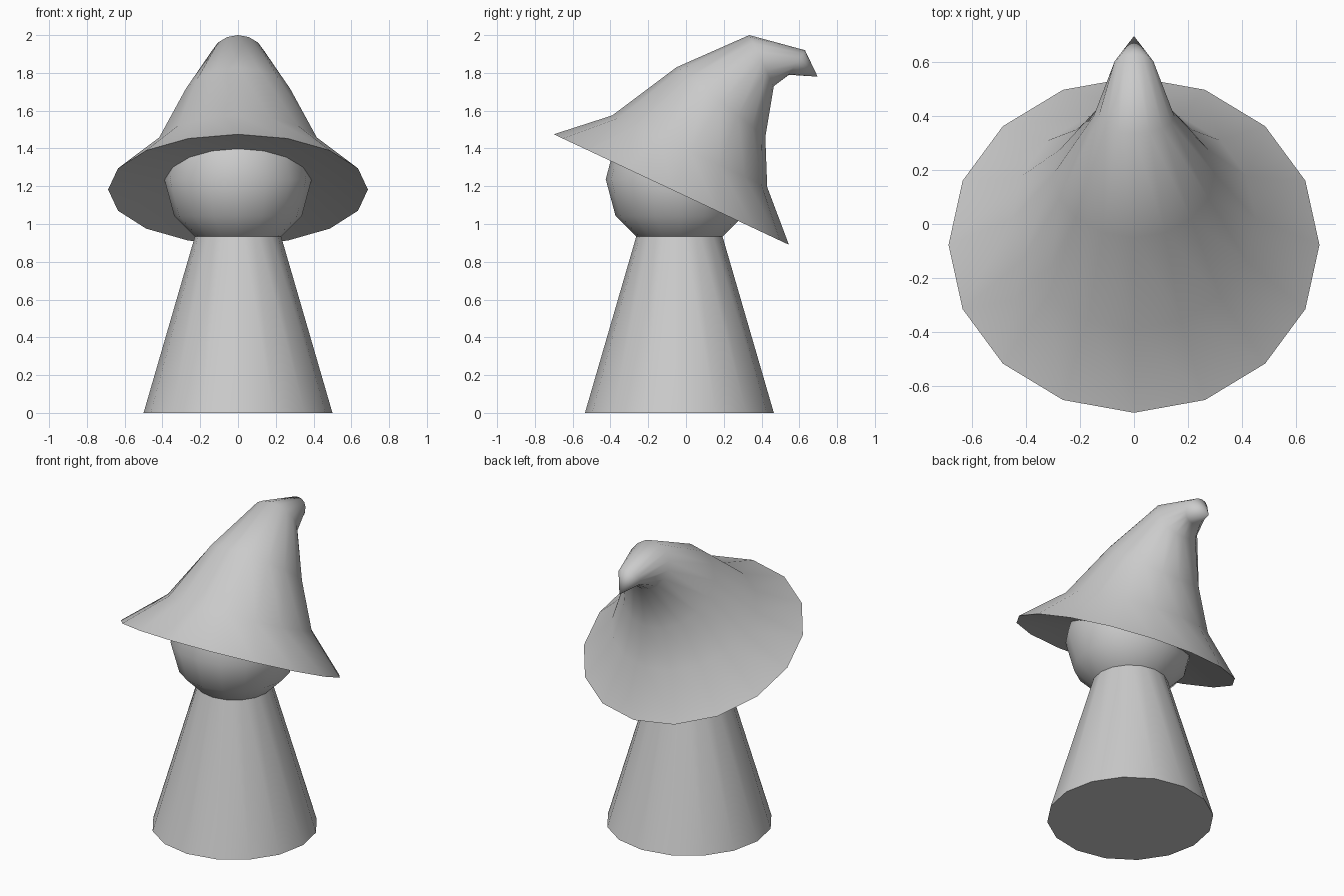
import bpy, bmesh
from math import radians, cos, sin, tau
from mathutils import Vector

if "Cube" in bpy.data.objects:
    bpy.data.objects.remove(bpy.data.objects["Cube"])

SIDES = 16
AXIS_Y = -0.035


def smooth(obj, angle):
    bpy.ops.object.select_all(action='DESELECT')
    obj.select_set(True)
    bpy.context.view_layer.objects.active = obj
    bpy.ops.object.shade_smooth_by_angle(angle=radians(angle))


# Robe: tapered cone reaching up into the head
R_TOP, H = 0.18, 1.1
bpy.ops.mesh.primitive_cone_add(vertices=SIDES, radius1=0.5, radius2=R_TOP, depth=H,
                                location=(0, AXIS_Y, H / 2))
robe = bpy.context.object
robe.name = "robe"
smooth(robe, 40)

# Head: coarse sphere
bpy.ops.mesh.primitive_uv_sphere_add(segments=SIDES, ring_count=6, radius=0.39,
                                     location=(0, AXIS_Y, 1.237))
head = bpy.context.object
head.name = "head"
smooth(head, 60)

# Hat: loft of tilted rings, each given by its front and back (y, z) points
RINGS = [((-0.70, 1.475), (0.545, 0.89)),
         ((-0.39, 1.575), (0.43, 1.195)),
         ((-0.05, 1.83), (0.42, 1.46)),
         ((0.335, 2.0), (0.465, 1.73)),
         ((0.63, 1.92), (0.545, 1.79))]
TIP = (0, 0.697, 1.78)

bm = bmesh.new()


def add_ring(front, back, scale=1.0, lift=0.0):
    f, b = Vector((0, *front)), Vector((0, *back))
    centre, v = (f + b) / 2, (f - b) / 2
    u = Vector((v.length, 0, 0))
    centre += u.cross(-v).normalized() * lift
    return [bm.verts.new(centre + (u * cos(tau * i / SIDES) + v * sin(tau * i / SIDES)) * scale)
            for i in range(SIDES)]


def bridge(a, b):
    for i in range(SIDES):
        j = (i + 1) % SIDES
        bm.faces.new((a[i], a[j], b[j], b[i]))


loops = [add_ring(f, b) for f, b in RINGS]
for a, b in zip(loops, loops[1:]):
    bridge(a, b)
tip = bm.verts.new(TIP)
for i in range(SIDES):
    bm.faces.new((loops[-1][i], loops[-1][(i + 1) % SIDES], tip))

# Shallow hollow under the brim, closed inside the head
under = add_ring(*RINGS[0], scale=0.47, lift=0.075)
bridge(loops[0], under)
bm.faces.new(under)

bmesh.ops.recalc_face_normals(bm, faces=bm.faces)
mesh = bpy.data.meshes.new("hat")
bm.to_mesh(mesh)
bm.free()
hat = bpy.data.objects.new("hat", mesh)
bpy.context.collection.objects.link(hat)
smooth(hat, 75)
